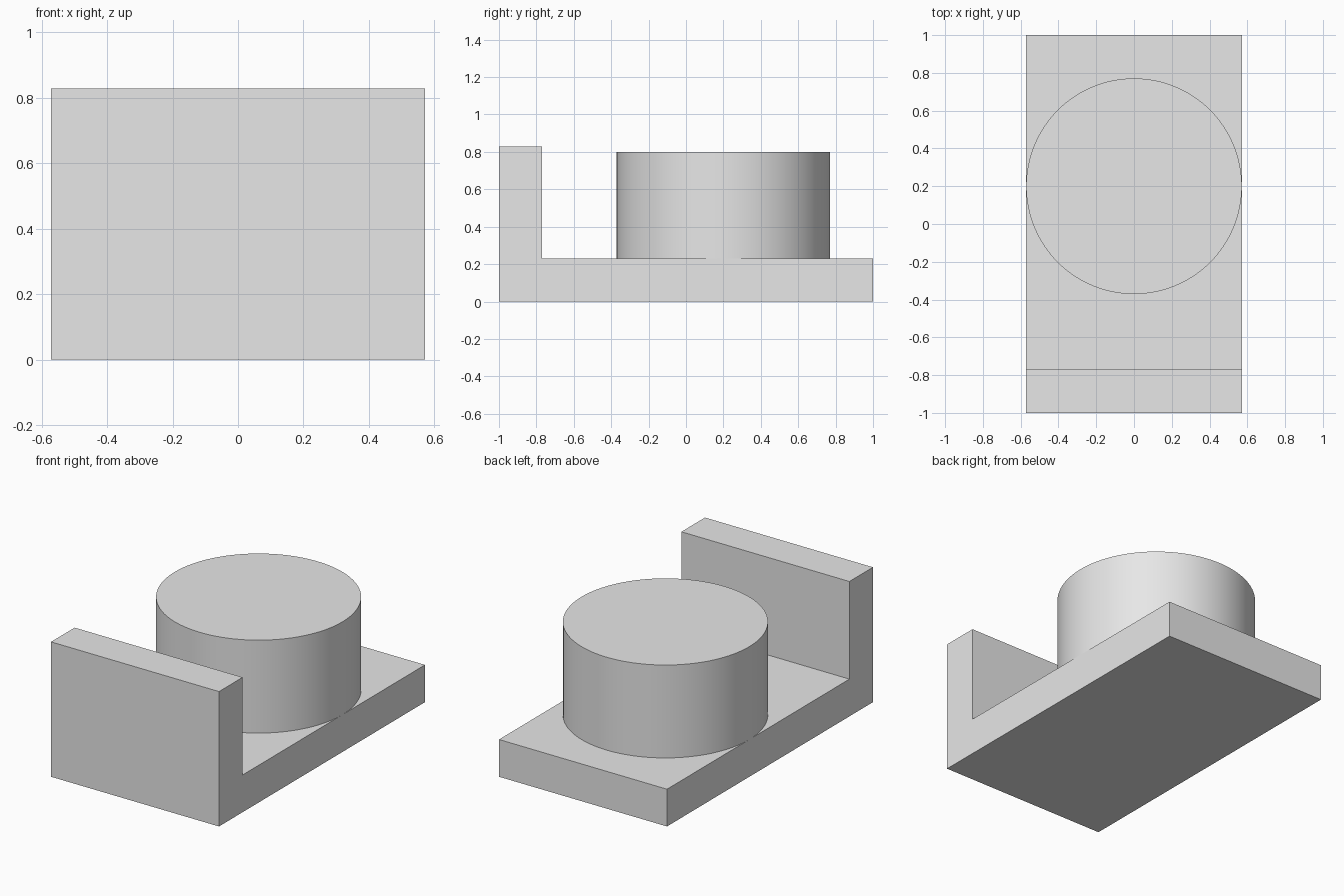
import bpy
import bmesh
import math

cube = bpy.data.objects.get("Cube")
if cube:
    bpy.data.objects.remove(cube, do_unlink=True)

grey = bpy.data.materials.new("plain_grey")
grey.use_nodes = True
grey.diffuse_color = (0.8, 0.8, 0.8, 1)
grey.node_tree.nodes["Principled BSDF"].inputs["Base Color"].default_value = (0.8, 0.8, 0.8, 1)

HALF_WIDTH = 0.571
THICK = 0.229
WALL_TOP = 0.829
DRUM_TOP = 0.8
DRUM_Y = 0.2


def extrude_profile(name, profile, half_width):
    """Extrude a (y, z) outline along x, centred on x = 0."""
    bm = bmesh.new()
    face = bm.faces.new([bm.verts.new((-half_width, y, z)) for y, z in profile])
    result = bmesh.ops.extrude_face_region(bm, geom=[face])
    moved = [v for v in result["geom"] if isinstance(v, bmesh.types.BMVert)]
    bmesh.ops.translate(bm, verts=moved, vec=(2 * half_width, 0, 0))
    bmesh.ops.recalc_face_normals(bm, faces=bm.faces)
    mesh = bpy.data.meshes.new(name)
    bm.to_mesh(mesh)
    bm.free()
    mesh.materials.append(grey)
    obj = bpy.data.objects.new(name, mesh)
    bpy.context.collection.objects.link(obj)
    return obj


# L-shaped base plate with upright front wall
wall_back = -1 + THICK
extrude_profile("base_with_front_wall", [
    (-1, 0), (1, 0), (1, THICK), (wall_back, THICK),
    (wall_back, WALL_TOP), (-1, WALL_TOP),
], HALF_WIDTH)

# Round drum standing on the base, as wide as the plate
bpy.ops.mesh.primitive_cylinder_add(
    vertices=128, radius=HALF_WIDTH, depth=DRUM_TOP - THICK,
    location=(0, DRUM_Y, (DRUM_TOP + THICK) / 2))
drum = bpy.context.object
drum.name = "round_drum"
drum.data.materials.append(grey)
bpy.ops.object.shade_smooth_by_angle(angle=math.radians(30))
